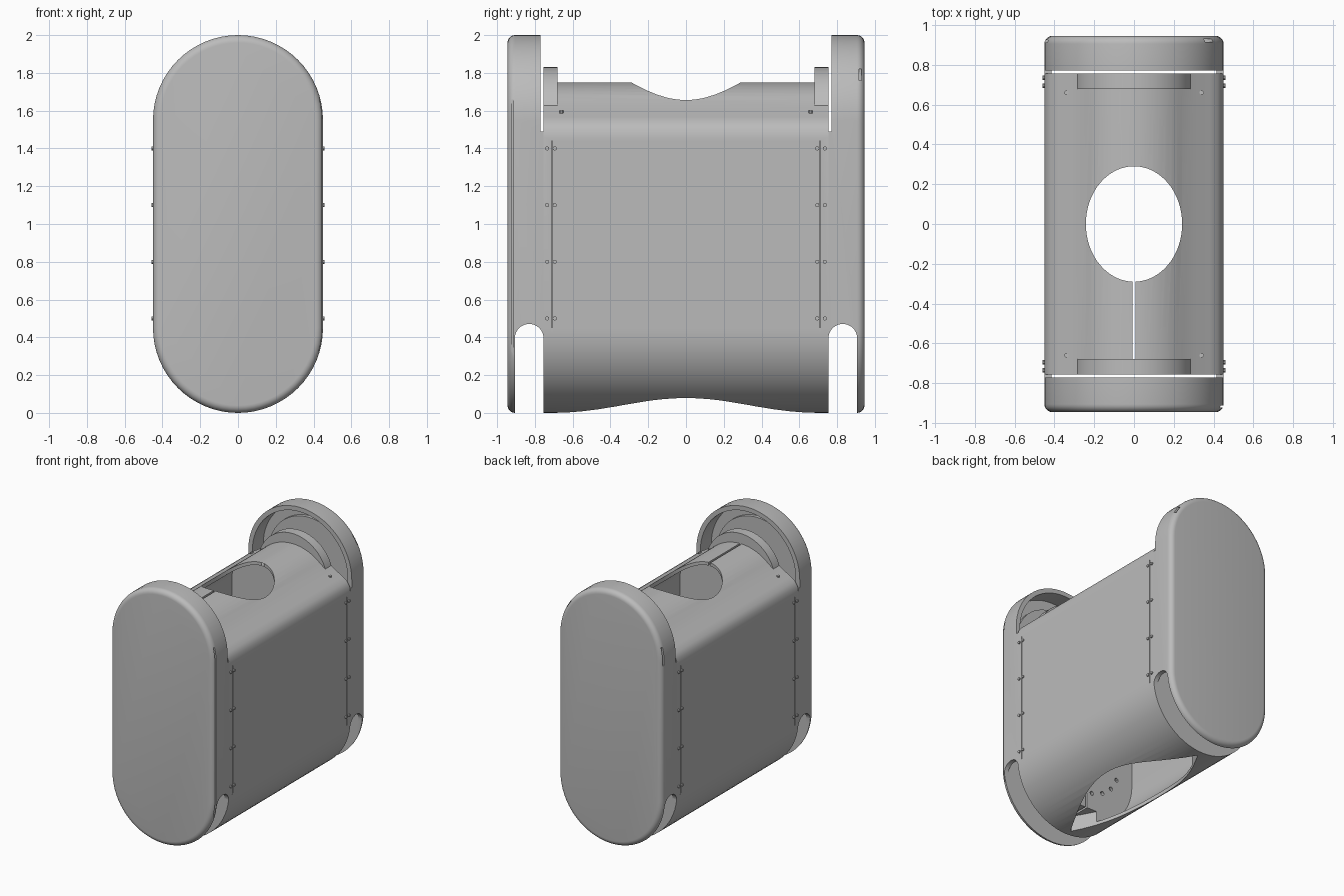
import bpy, bmesh, math
from mathutils import Matrix

cube = bpy.data.objects.get("Cube")
if cube:
    bpy.data.objects.remove(cube, do_unlink=True)

grey = bpy.data.materials.new("plain grey")
grey.use_nodes = True
grey.diffuse_color = (0.5, 0.5, 0.5, 1)
grey.node_tree.nodes["Principled BSDF"].inputs["Base Color"].default_value = (0.5, 0.5, 0.5, 1)

R, END, TOP = 0.45, 0.945, 2.0


def finish(name, bm):
    bmesh.ops.recalc_face_normals(bm, faces=bm.faces[:])
    mesh = bpy.data.meshes.new(name)
    bm.to_mesh(mesh)
    bm.free()
    mesh.materials.append(grey)
    ob = bpy.data.objects.new(name, mesh)
    bpy.context.collection.objects.link(ob)
    return ob


def loft(name, rings):
    """Join equal-sized rings of 3D points and close both ends."""
    bm = bmesh.new()
    loops = [[bm.verts.new(p) for p in ring] for ring in rings]
    n = len(loops[0])
    for a, b in zip(loops, loops[1:]):
        for i in range(n):
            j = (i + 1) % n
            bm.faces.new((a[i], a[j], b[j], b[i]))
    bm.faces.new(loops[0])
    bm.faces.new(loops[-1])
    return finish(name, bm)


def along_y(pts, y):
    return [(x, y, z) for x, z in pts]


def arc(cx, cz, r, a0, a1, n):
    angles = [math.radians(a0 + (a1 - a0) * i / n) for i in range(n + 1)]
    return [(cx + r * math.cos(a), cz + r * math.sin(a)) for a in angles]


def stadium(inset):
    r = R - inset
    return arc(0, TOP - R, r, 0, 180, 32) + arc(0, R, r, 180, 360, 32)


def box(x0, x1, y0, y1, z0, z1):
    rect = [(x0, z0), (x1, z0), (x1, z1), (x0, z1)]
    return loft("cutter", [along_y(rect, y0), along_y(rect, y1)])


def cylinder(name, centre, r, depth, axis, sides=16):
    bm = bmesh.new()
    turn = {"x": Matrix.Rotation(math.pi / 2, 4, "Y"),
            "y": Matrix.Rotation(math.pi / 2, 4, "X"), "z": Matrix()}[axis]
    bmesh.ops.create_cone(bm, cap_ends=True, segments=sides, radius1=r, radius2=r,
                          depth=depth, matrix=Matrix.Translation(centre) @ turn)
    return finish(name, bm)


def cut(ob, cutters):
    for c in cutters:
        mod = ob.modifiers.new("cut", "BOOLEAN")
        mod.operation, mod.solver, mod.object = "DIFFERENCE", "EXACT", c
    bpy.context.view_layer.update()
    mesh = bpy.data.meshes.new_from_object(ob.evaluated_get(bpy.context.evaluated_depsgraph_get()))
    ob.modifiers.clear()
    ob.data = mesh
    for c in cutters:
        bpy.data.objects.remove(c, do_unlink=True)


def smooth(ob):
    bpy.ops.object.select_all(action="DESELECT")
    ob.select_set(True)
    bpy.context.view_layer.objects.active = ob
    bpy.ops.object.shade_smooth_by_angle(angle=math.radians(30))


# Main body: rounded bottom, flat sides, shouldered roof
def body_profile(t):
    shoulder = [(0.45, 1.46), (0.443, 1.505), (0.42, 1.54), (0.38, 1.567), (0.31, 1.607)]
    right = shoulder + arc(0, 1.39, 0.36, 48, 90, 8)
    left = [(-x, z) for x, z in reversed(right[:-1])]
    pts = right + left + arc(0, R, R, 180, 360, 32)
    k = (R - t) / R
    return [(x * k, R + (z - R) * k if z < R else z - t * min(1, (z - R) / 0.9)) for x, z in pts]


body = loft("body", [along_y(body_profile(0), y) for y in (-0.755, 0.755)])
cavity = loft("cavity", [along_y(body_profile(0.025), y) for y in (-0.53, 0.53)])

# Oval roof opening and lens-shaped bottom opening
oval = [(0.242 * math.cos(a), 0.29 * math.sin(a))
        for a in (math.tau * i / 64 for i in range(64))]
roof_hole = loft("cutter", [[(x, y, z) for x, y in oval] for z in (1.3, 1.9)])
ys = [0.7 * (i / 16 - 1) for i in range(33)]
half = [(0.25 * math.cos(math.pi / 2 * y / 0.7) + 0.004, y) for y in ys]
lens = half + [(-x, y) for x, y in reversed(half)]
floor_hole = loft("cutter", [[(x, y, z) for x, y in lens] for z in (-0.1, 0.12)])
slit = box(-0.008, 0.008, -0.682, 0.682, -0.2, 1.9)
seams = [box(*sorted((sx * 0.442, sx * 0.5)), sy * 0.71 - 0.003, sy * 0.71 + 0.003, 0.43, 1.44)
         for sx in (-1, 1) for sy in (-1, 1)]
peg_holes = [cylinder("cutter", (x, s * 0.53, z), 0.016, 0.08, "y", 12)
             for s in (-1, 1) for x, z in arc(0, 0.55, 0.3, 200, 340, 7)]
cut(body, [cavity, roof_hole, floor_hole, slit] + seams + peg_holes)
smooth(body)

for s, side in ((-1, "front"), (1, "back")):
    # Hollow end cap with rounded outer rim
    edge = [(END - 0.04 * (1 - math.sin(a)), 0.04 * (1 - math.cos(a)))
            for a in (math.pi / 2 * i / 6 for i in range(7))]
    cap = loft(side + "_cap", [along_y(stadium(t), s * y) for y, t in [(0.754, 0)] + edge])
    hollow = loft("cutter", [along_y(stadium(0.035), s * y) for y in (0.7, 0.907)])
    gap = box(-0.6, 0.6, *sorted((s * 0.7, s * 0.771)), 1.49, 2.2)
    # Round-topped notch through the bottom of the cap
    arch = arc(0.83, 0.395, 0.076, 0, 180, 16) + [(0.754, -0.2), (0.906, -0.2)]
    notch = loft("cutter", [[(x, s * y, z) for y, z in arch] for x in (-0.6, 0.6)])
    # Fine slots in the rim
    if s < 0:
        slots = [box(0.428, 0.5, -0.923, -0.913, 0.3, 1.66)]
    else:
        slots = [box(-0.5, -0.425, 0.913, 0.925, 1.52, 1.66),
                 box(0.34, 0.4, 0.915, 0.93, 1.76, 1.82)]
    cut(cap, [hollow, gap, notch] + slots)
    smooth(cap)

    # Round flange at the body end and matching disc inside the cap
    smooth(cylinder(side + "_flange", (0, s * 0.717, 1.53), 0.3, 0.076, "y", 64))
    smooth(cylinder(side + "_cap_disc", (0, s * 0.895, 1.53), 0.35, 0.03, "y", 64))

    # Small screws along the sides and on the roof shoulders
    for sx, hand in ((-1, "right"), (1, "left")):
        for z in (0.5, 0.8, 1.1, 1.4):
            for y in (0.695, 0.735):
                smooth(cylinder(f"{side}_{hand}_screw", (sx * 0.45, s * y, z), 0.011, 0.018, "x", 10))
        smooth(cylinder(f"{side}_{hand}_roof_screw", (sx * 0.34, s * 0.66, 1.59), 0.011, 0.02, "z", 10))
